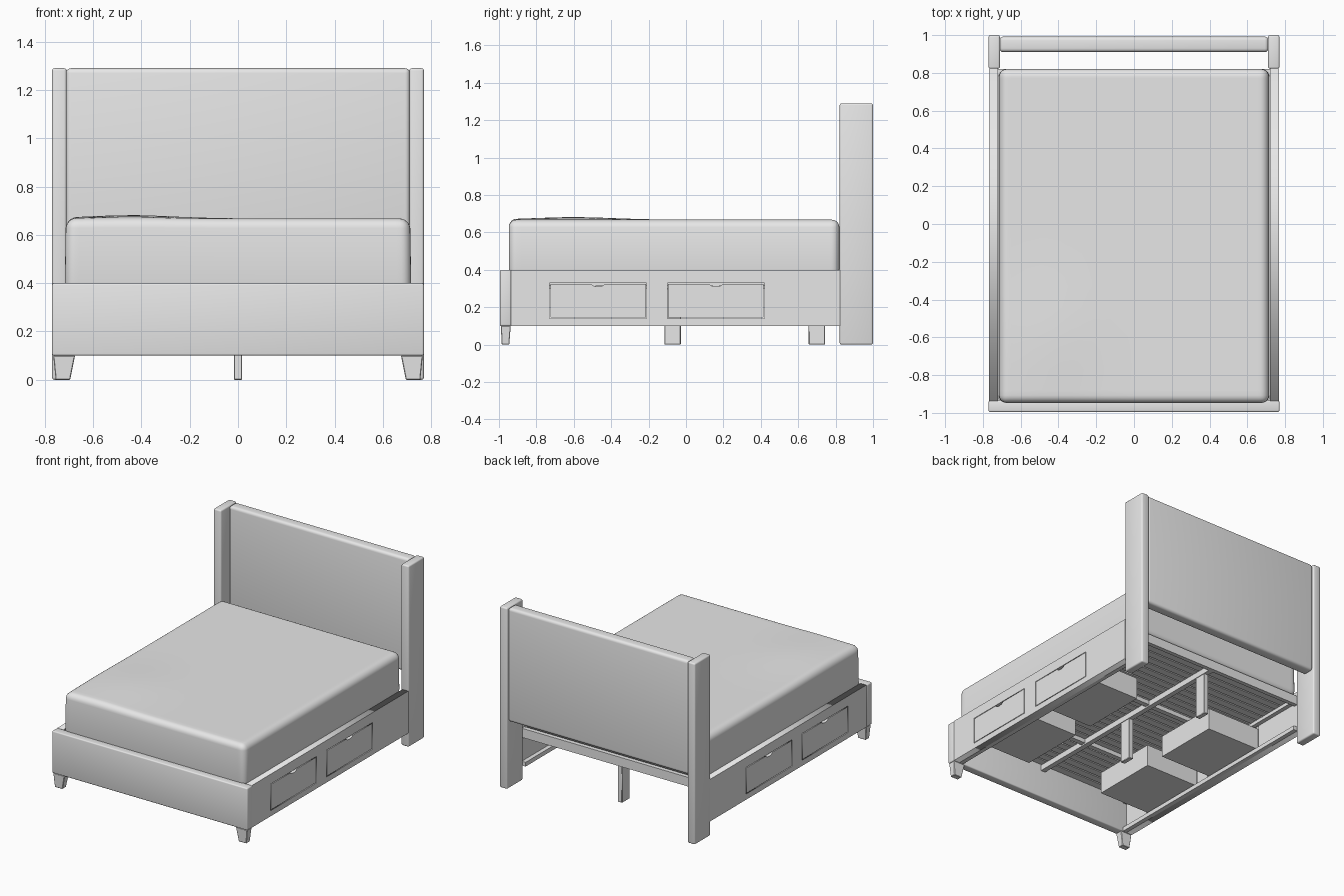
import bpy, bmesh, math
from mathutils import Matrix, Vector

if "Cube" in bpy.data.objects:
    bpy.data.objects.remove(bpy.data.objects["Cube"], do_unlink=True)

grey = bpy.data.materials.new("plain_grey")
grey.use_nodes = True
grey.diffuse_color = (0.8, 0.8, 0.8, 1)
grey.node_tree.nodes["Principled BSDF"].inputs["Base Color"].default_value = (0.8, 0.8, 0.8, 1)


def finish(name, mesh, smooth=False):
    mesh.materials.clear()
    mesh.materials.append(grey)
    ob = bpy.data.objects.new(name, mesh)
    bpy.context.collection.objects.link(ob)
    if smooth:
        bpy.ops.object.select_all(action="DESELECT")
        bpy.context.view_layer.objects.active = ob
        ob.select_set(True)
        bpy.ops.object.shade_smooth_by_angle(angle=math.radians(40))
    return ob


def box_bmesh(x, y, z, bevel=0, segments=3):
    bm = bmesh.new()
    bmesh.ops.create_cube(bm, size=1)
    for v in bm.verts:
        v.co = [a + (b - a) * (c + 0.5) for (a, b), c in zip((x, y, z), v.co)]
    if bevel:
        bmesh.ops.bevel(bm, geom=bm.edges[:], offset=bevel, segments=segments,
                        profile=0.5, affect="EDGES")
    return bm


def to_object(name, bm, smooth=False):
    mesh = bpy.data.meshes.new(name)
    bm.to_mesh(mesh)
    bm.free()
    return finish(name, mesh, smooth)


def box(name, x, y, z, bevel=0, segments=3):
    return to_object(name, box_bmesh(x, y, z, bevel, segments), bevel > 0)


def plate(name, outlines, x0, x1):
    """Extrude y-z outlines along x; inner outlines become holes."""
    curve = bpy.data.curves.new(name, "CURVE")
    curve.dimensions = "2D"
    curve.fill_mode = "BOTH"
    curve.extrude = abs(x1 - x0) / 2
    for points in outlines:
        spline = curve.splines.new("POLY")
        spline.points.add(len(points) - 1)
        for p, (u, v) in zip(spline.points, points):
            p.co = (u, v, 0, 1)
        spline.use_cyclic_u = True
    temp = bpy.data.objects.new(name + "_outline", curve)
    bpy.context.collection.objects.link(temp)
    bpy.context.view_layer.update()
    deps = bpy.context.evaluated_depsgraph_get()
    mesh = bpy.data.meshes.new_from_object(temp.evaluated_get(deps))
    bpy.data.objects.remove(temp, do_unlink=True)
    mesh.transform(Matrix(((0, 0, 1, (x0 + x1) / 2), (1, 0, 0, 0),
                           (0, 1, 0, 0), (0, 0, 0, 1))))
    return finish(name, mesh)


def rect(y0, y1, z0, z1):
    return [(y0, z0), (y1, z0), (y1, z1), (y0, z1)]


# Headboard panel and footboard
box("headboard_panel", (-0.712, 0.712), (0.91, 0.992), (0.48, 1.29), 0.02, 4)
box("footboard", (-0.77, 0.77), (-0.995, -0.935), (0.1, 0.4), 0.008)

# Mattress with rounded edges and a softly uneven top
bm = box_bmesh((-0.717, 0.717), (-0.947, 0.82), (0.365, 0.668), 0.04, 5)
for axis, half in ((0, 0.66), (1, 0.88)):
    for i in range(17):
        co, no = Vector(), Vector()
        co[axis] = half * (i / 8 - 1)
        no[axis] = 1
        bmesh.ops.bisect_plane(bm, geom=bm.verts[:] + bm.edges[:] + bm.faces[:],
                               plane_co=co, plane_no=no)
for v in bm.verts:
    lift = max(0, (v.co.z - 0.6) / 0.068)
    bump = math.exp(-((v.co.x + 0.45) / 0.25) ** 2 - ((v.co.y + 0.6) / 0.3) ** 2)
    v.co.z += 0.014 * lift * bump
    v.co.x *= 1 - 0.012 * lift
to_object("mattress", bm, True)

# Drawer positions along the side rails
DRAWERS = ((-0.73, -0.21), (-0.10, 0.42))
GAP = 0.005

for side, s in (("left", 1), ("right", -1)):
    def span(a, b):
        return (min(s * a, s * b), max(s * a, s * b))

    box(side + "_headboard_wing", span(0.71, 0.77), (0.822, 1.0), (0, 1.29), 0.01)

    # Side rail with drawer openings, and the ledge that carries the slats
    openings = [rect(a, b, 0.14, 0.33) for a, b in DRAWERS]
    plate(side + "_rail", [rect(-0.936, 0.823, 0.1, 0.4)] + openings, s * 0.72, s * 0.767)
    box(side + "_slat_ledge", span(0.69, 0.72), (-0.935, 0.82), (0.315, 0.34))
    box(side + "_rail_foot_strip", span(0.69, 0.72), (-0.935, 0.82), (0.1, 0.13))

    for place, (a, b) in zip(("front", "rear"), DRAWERS):
        # Drawer face with a scooped finger pull
        mid = (a + b) / 2
        scoop = [(mid + 0.035 * math.cos(t * math.pi / 10),
                  0.33 - GAP - 0.014 * math.sin(t * math.pi / 10)) for t in range(11)]
        outline = rect(a + GAP, b - GAP, 0.14 + GAP, 0.33 - GAP)
        plate(f"{side}_{place}_drawer_face", [outline[:3] + scoop + outline[3:]],
              s * 0.735, s * 0.767)
        # Open drawer tray
        bm = box_bmesh(span(0.31, 0.734), (a + 0.02, b - 0.02), (0.15, 0.305))
        top = max(bm.faces, key=lambda f: f.calc_center_median().z)
        bmesh.ops.delete(bm, geom=[top], context="FACES_ONLY")
        tray = to_object(f"{side}_{place}_drawer_tray", bm)
        tray.modifiers.new("walls", "SOLIDIFY").thickness = 0.012

    # Tapered corner foot
    bm = box_bmesh(span(0.675, 0.765), (-0.99, -0.937), (0, 0.1))
    for v in bm.verts:
        if v.co.z < 0.05:
            v.co.x = s * (0.695 if abs(v.co.x) < 0.72 else 0.755)
            v.co.y = -0.985 if v.co.y < -0.96 else -0.945
    bmesh.ops.bevel(bm, geom=bm.edges[:], offset=0.003, segments=1, affect="EDGES")
    to_object(side + "_front_foot", bm)

# Slats across the bed
COUNT = 28
pitch = 1.74 / COUNT
for i in range(COUNT):
    y = -0.93 + i * pitch
    box(f"slat_{i + 1}", (-0.718, 0.718), (y, y + pitch - 0.01), (0.342, 0.36))

# Central beam, cross bars and centre legs
box("centre_beam", (-0.018, 0.018), (-0.935, 0.81), (0.3, 0.34))
box("rear_cross_bar", (-0.72, 0.72), (0.79, 0.82), (0.3, 0.365))
for i, y in enumerate((-0.5, 0.16)):
    box(f"cross_bar_{i + 1}", (-0.72, 0.72), (y - 0.018, y + 0.018), (0.31, 0.34))
for i, y in enumerate((-0.072, 0.7)):
    box(f"centre_leg_{i + 1}", (-0.017, 0.017), (y - 0.044, y + 0.044), (0, 0.3), 0.003, 1)
